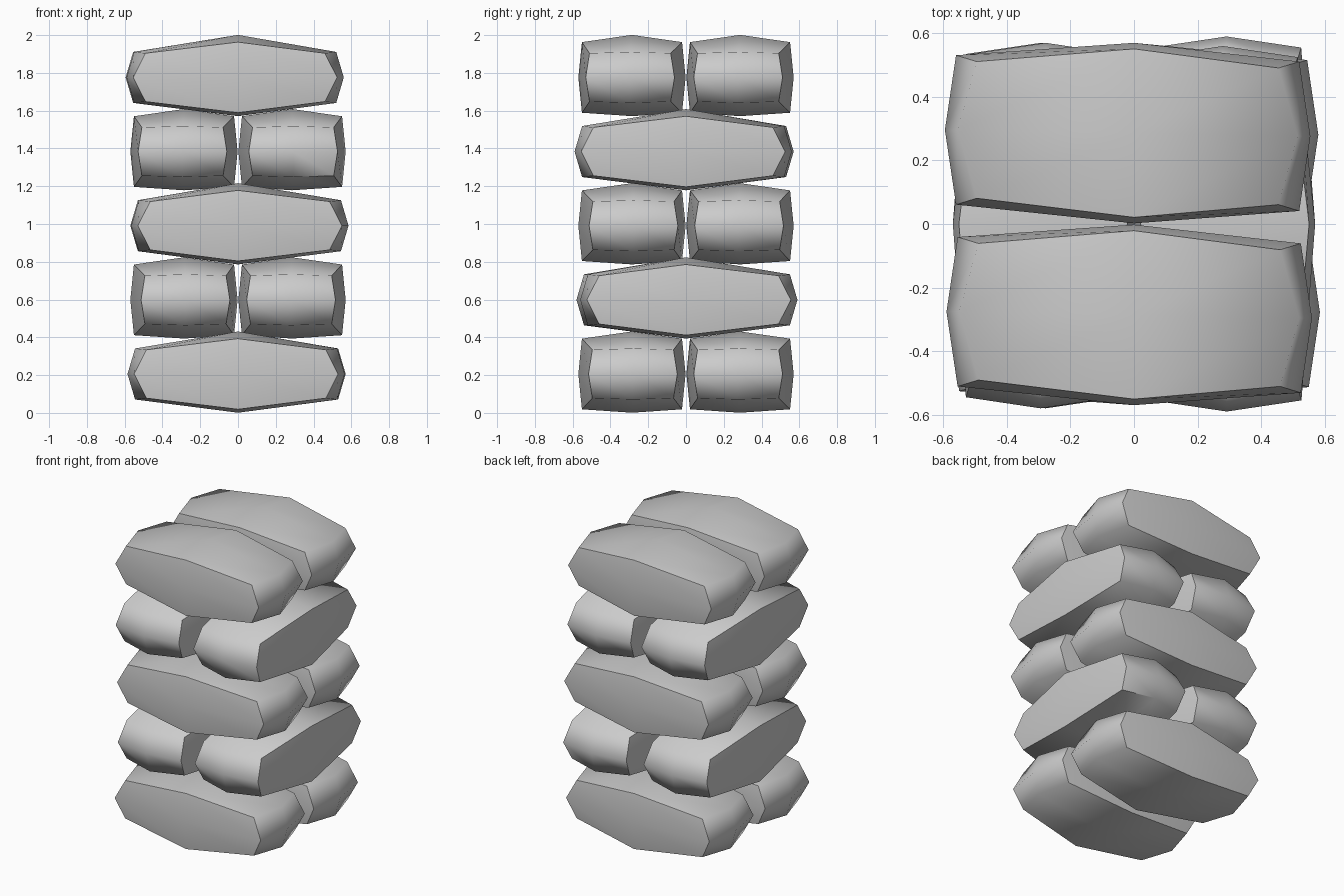
import bpy, bmesh, math
from mathutils import Matrix

if "Cube" in bpy.data.objects:
    bpy.data.objects.remove(bpy.data.objects["Cube"])

PITCH, BASE = 0.3925, 0.206

# Half sizes (length, width, height) of a bulging sack, by grid position class
SHAPE = {
    (1, 1, 1): (0.475, 0.215, 0.128),   # corners
    (0, 1, 1): (0.0, 0.265, 0.187),     # long seams
    (1, 0, 1): (0.535, 0.0, 0.135),     # end top and bottom edges
    (1, 1, 0): (0.54, 0.235, 0.0),      # end side edges
    (1, 0, 0): (0.575, 0.0, 0.0),       # end bulge
    (0, 1, 0): (0.0, 0.284, 0.0),       # side bulge
    (0, 0, 1): (0.0, 0.0, 0.215),       # top and bottom bulge
}


def sack(name, layer, side, shift, skew):
    """One sack; shift slides its ends lengthwise, skew swings them sideways."""
    bm = bmesh.new()
    bmesh.ops.create_cube(bm, size=2)
    bmesh.ops.subdivide_edges(bm, edges=bm.edges[:], cuts=1, use_grid_fill=True)
    for v in bm.verts:
        s = [round(c) for c in v.co]
        size = SHAPE[tuple(abs(c) for c in s)]
        v.co = [a * b for a, b in zip(s, size)]
        v.co.x += shift * abs(s[0])
        v.co.y += skew * s[0]
        if s[0] == s[1] == 0:
            v.co.z += 0.01
    turn = Matrix.Rotation(math.radians(90 * (layer % 2)), 4, 'Z')
    move = Matrix.Translation((0, side * 0.286, BASE + PITCH * layer))
    bm.transform(turn @ move)
    bmesh.ops.recalc_face_normals(bm, faces=bm.faces[:])
    me = bpy.data.meshes.new(name)
    bm.to_mesh(me)
    bm.free()
    ob = bpy.data.objects.new(name, me)
    bpy.context.collection.objects.link(ob)
    bpy.ops.object.select_all(action='DESELECT')
    ob.select_set(True)
    bpy.context.view_layer.objects.active = ob
    bpy.ops.object.shade_smooth_by_angle(angle=math.radians(60))


# Five crossed layers of two sacks: (shift, skew) for each side
LAYERS = [
    ((-0.010, 0.005), (-0.005, -0.010)),
    ((0.015, -0.005), (-0.005, 0.008)),
    ((0.010, 0.008), (0.005, -0.005)),
    ((-0.015, 0.006), (-0.005, -0.008)),
    ((-0.015, -0.010), (-0.020, -0.010)),
]
for i, pair in enumerate(LAYERS):
    for side, (shift, skew) in zip((-1, 1), pair):
        sack(f"sack_layer{i + 1}_{'a' if side < 0 else 'b'}", i, side, shift, skew)
